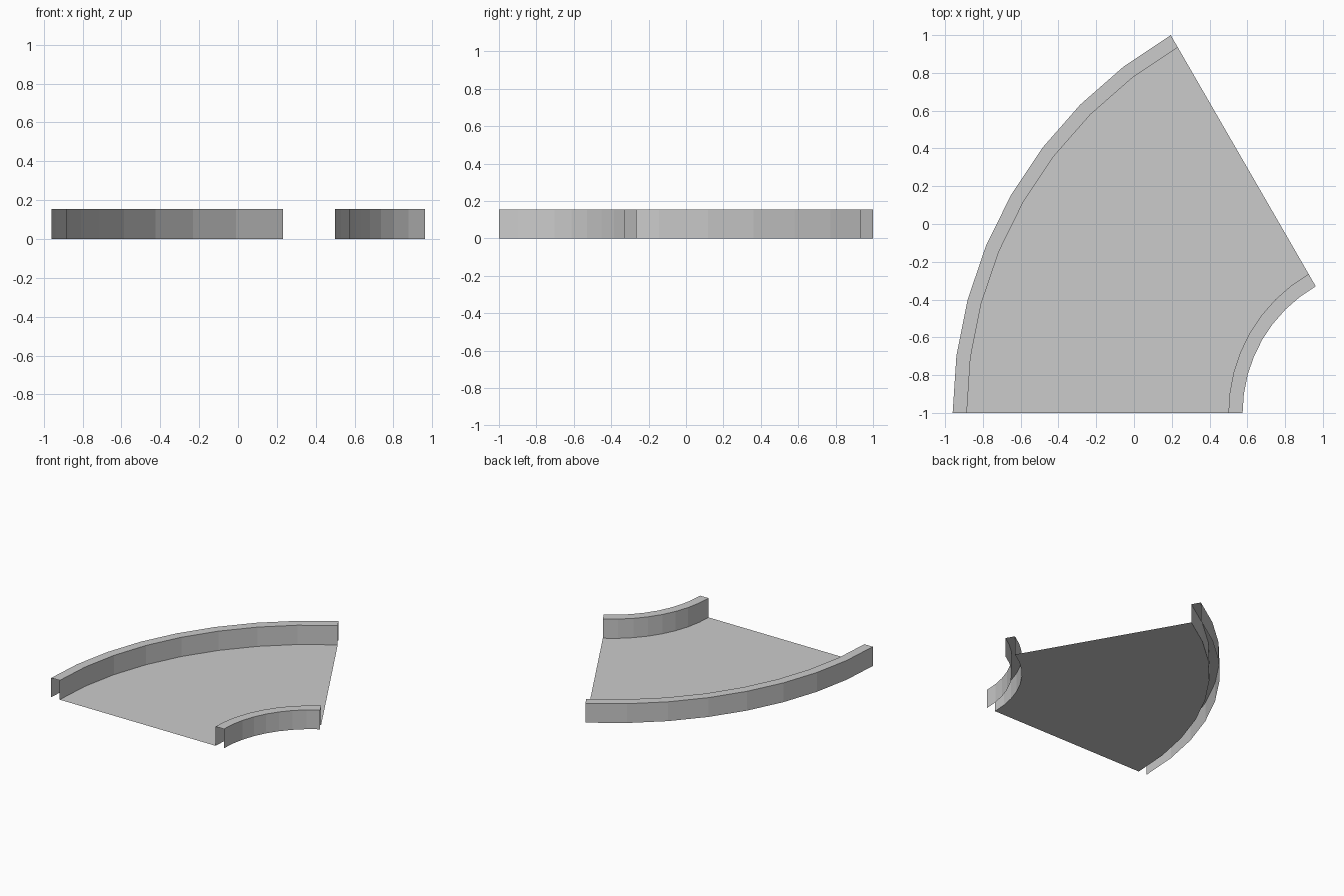
import bpy, bmesh
from math import radians
from mathutils import Vector

cube = bpy.data.objects.get("Cube")
if cube:
    bpy.data.objects.remove(cube, do_unlink=True)

# Sizes of the curved channel
CENTRE = Vector((1.349, -1.0, 0.0))
OUTER, INNER = 2.309, 0.774
WALL, HEIGHT = 0.075, 0.155
TURN, STEPS = radians(60), 8

grey = bpy.data.materials.new("light_grey")
grey.use_nodes = True
colour = (0.6, 0.6, 0.6, 1.0)
grey.diffuse_color = colour
grey.node_tree.nodes["Principled BSDF"].inputs["Base Color"].default_value = colour


def sweep(name, profile):
    """Sweep an open (radius, height) profile around the bend centre."""
    bm = bmesh.new()
    verts = [bm.verts.new(CENTRE + Vector((-r, 0, z))) for r, z in profile]
    edges = [bm.edges.new(pair) for pair in zip(verts, verts[1:])]
    bmesh.ops.spin(bm, geom=verts + edges, cent=CENTRE, axis=(0, 0, 1),
                   angle=-TURN, steps=STEPS)
    bm.normal_update()
    # Turn every horizontal sheet, and so the whole strip, upwards
    flat = next(f for f in bm.faces if abs(f.normal.z) > 0.9)
    if flat.normal.z < 0:
        bmesh.ops.reverse_faces(bm, faces=bm.faces[:])
    mesh = bpy.data.meshes.new(name)
    bm.to_mesh(mesh)
    bm.free()
    mesh.materials.append(grey)
    obj = bpy.data.objects.new(name, mesh)
    bpy.context.collection.objects.link(obj)


def kerb(name, r_out, r_in):
    """Hollow kerb, open at the ends and underneath."""
    sweep(name, [(r_out, 0), (r_out, HEIGHT), (r_in, HEIGHT), (r_in, 0)])


kerb("outer_kerb", OUTER, OUTER - WALL)
kerb("inner_kerb", INNER + WALL, INNER)
sweep("floor", [(OUTER - WALL, 0), (INNER + WALL, 0)])
